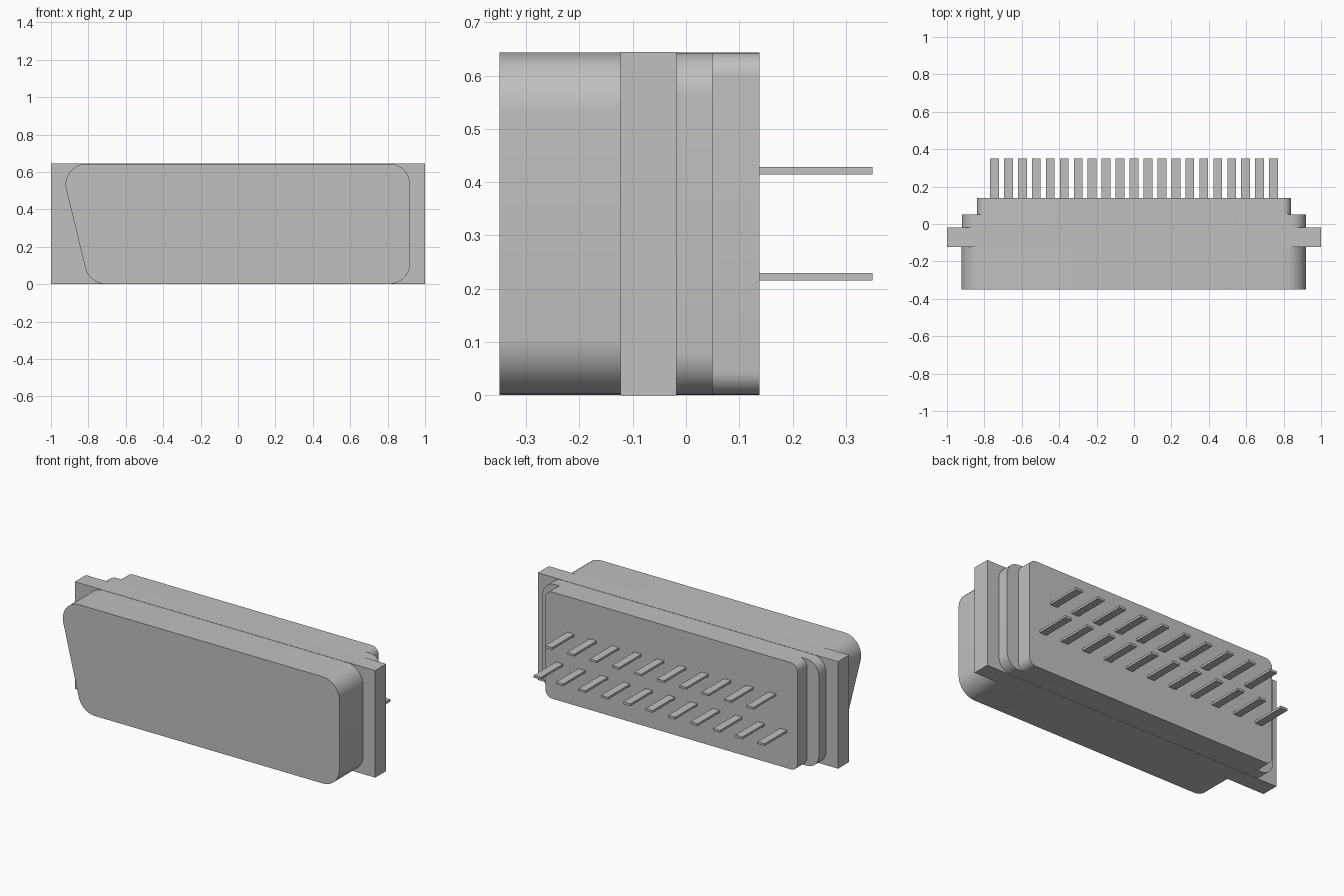
import bpy, bmesh, math
from mathutils import Vector, Matrix

cube = bpy.data.objects.get("Cube")
if cube:
    bpy.data.objects.remove(cube, do_unlink=True)

# Single grey material
grey = bpy.data.materials.new("plain grey")
grey.use_nodes = True
colour = (0.527, 0.527, 0.527, 1.0)
grey.diffuse_color = colour
grey.node_tree.nodes["Principled BSDF"].inputs["Base Color"].default_value = colour


def make_object(name, bm, smooth=False):
    bmesh.ops.recalc_face_normals(bm, faces=bm.faces)
    mesh = bpy.data.meshes.new(name)
    bm.to_mesh(mesh)
    bm.free()
    mesh.materials.append(grey)
    obj = bpy.data.objects.new(name, mesh)
    bpy.context.collection.objects.link(obj)
    if smooth:
        bpy.ops.object.select_all(action='DESELECT')
        obj.select_set(True)
        bpy.context.view_layer.objects.active = obj
        bpy.ops.object.shade_smooth_by_angle(angle=math.radians(30))
    return obj


def rounded_outline(corners, radius, steps=10):
    """Replace each corner of a convex, counter-clockwise outline by an arc."""
    points = []
    for i, corner in enumerate(corners):
        p = Vector(corner)
        a = (Vector(corners[i - 1]) - p).normalized()
        b = (Vector(corners[(i + 1) % len(corners)]) - p).normalized()
        half = a.angle(b) / 2
        centre = p + (a + b).normalized() * (radius / math.sin(half))
        start = p + a * (radius / math.tan(half)) - centre
        sweep = math.pi - 2 * half
        for s in range(steps + 1):
            points.append(centre + Matrix.Rotation(sweep * s / steps, 2) @ start)
    return points


def prism(name, corners, radius, y0, y1):
    """Extrude a rounded x-z outline along y."""
    bm = bmesh.new()
    face = bm.faces.new([bm.verts.new((p.x, y0, p.y))
                         for p in rounded_outline(corners, radius)])
    new = bmesh.ops.extrude_face_region(bm, geom=[face], use_keep_orig=True)["geom"]
    bmesh.ops.translate(bm, vec=(0, y1 - y0, 0),
                        verts=[v for v in new if isinstance(v, bmesh.types.BMVert)])
    return make_object(name, bm, smooth=True)


def add_box(bm, centre, size):
    bmesh.ops.create_cube(bm, size=1, matrix=Matrix.Translation(centre)
                          @ Matrix.Diagonal((*size, 1)))


def rectangle(half_width):
    return [(-half_width, LOW), (half_width, LOW), (half_width, HIGH), (-half_width, HIGH)]


LOW, HIGH = 0.001, 0.643

# Front shell with one slanted side
prism("front_shell", [(-0.795, LOW), (0.92, LOW), (0.92, HIGH), (-0.952, HIGH)],
      0.11, -0.35, -0.12)

# Square-cornered mounting flange
bm = bmesh.new()
add_box(bm, (0, -0.0705, 0.3222), (2.0, 0.105, 0.6445))
make_object("mounting_flange", bm)

# Two stepped rounded blocks behind the flange
prism("rear_step", rectangle(0.92), 0.08, -0.02, 0.05)
prism("rear_block", rectangle(0.84), 0.045, 0.045, 0.138)

# Two staggered rows of flat contact pins
PITCH = 0.1492
for name, count, z in (("lower_pins", 11, 0.2225), ("upper_pins", 10, 0.4215)):
    bm = bmesh.new()
    for i in range(count):
        add_box(bm, ((i - (count - 1) / 2) * PITCH, 0.242, z), (0.047, 0.216, 0.0135))
    make_object(name, bm)
